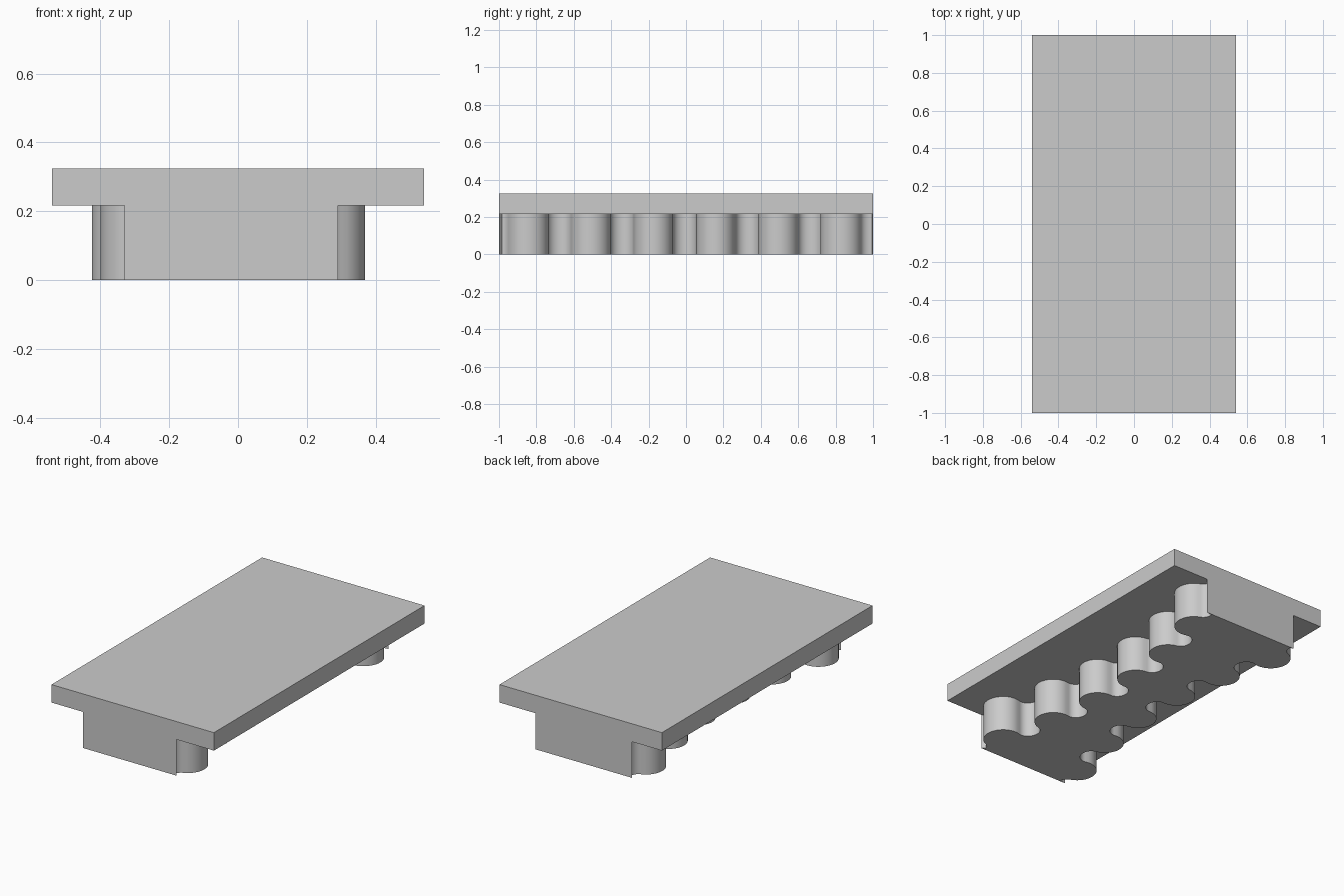
import bpy, bmesh, math
from mathutils import Vector

if "Cube" in bpy.data.objects:
    bpy.data.objects.remove(bpy.data.objects["Cube"])

grey = bpy.data.materials.new("light_grey")
grey.diffuse_color = (0.6, 0.6, 0.6, 1)
grey.use_nodes = True
grey.node_tree.nodes["Principled BSDF"].inputs["Base Color"].default_value = grey.diffuse_color

TOP, STEP = 0.325, 0.217          # plate top, plate underside
PITCH, LOBE, NECK = 0.335, 0.105, 0.0625


def prism(name, outline, z0, z1):
    """Extrude a closed counter-clockwise outline between two heights."""
    bm = bmesh.new()
    face = bm.faces.new([bm.verts.new((x, y, z0)) for x, y in outline])
    up = bmesh.ops.extrude_face_region(bm, geom=[face])["geom"]
    moved = [v for v in up if isinstance(v, bmesh.types.BMVert)]
    bmesh.ops.translate(bm, verts=moved, vec=(0, 0, z1 - z0))
    bmesh.ops.recalc_face_normals(bm, faces=bm.faces)
    mesh = bpy.data.meshes.new(name)
    bm.to_mesh(mesh)
    bm.free()
    mesh.materials.append(grey)
    obj = bpy.data.objects.new(name, mesh)
    bpy.context.collection.objects.link(obj)
    return obj


def wavy_edge(spine, x_front, x_back):
    """Six round lobes joined by hollow necks along a curved spine, front to back."""
    pts = [(x_front, -1.0)]

    def arc(y0, y1, depth):
        a, b = Vector((spine(y0), y0)), Vector((spine(y1), y1))
        mid, half = (a + b) / 2, (b - a) / 2
        out = Vector((half.y, -half.x)).normalized()
        for i in range(16):
            t = math.pi * i / 16
            p = mid - half * math.cos(t) + out * depth * math.sin(t)
            if abs(p.y) < 0.995:
                pts.append((p.x, p.y))

    for k in range(7):
        yc = -0.845 + PITCH * k
        arc(yc - PITCH + LOBE, yc - LOBE, -0.056)
        if k < 6:
            arc(yc - LOBE, yc + LOBE, 0.108)
    pts.append((x_back, 1.0))
    return pts


# Flat slab on top
prism("top_plate", [(-0.54, -1), (0.54, -1), (0.54, 1), (-0.54, 1)], STEP, TOP)

# Scalloped block below
right = wavy_edge(lambda y: 0.111 + 0.207 * y * y, 0.29, 0.30)
left = wavy_edge(lambda y: 0.169 + 0.018 * y + 0.19 * y * y, 0.33, 0.34)
base = prism("scalloped_base", right + [(-x, y) for x, y in reversed(left)], 0, STEP)

bpy.ops.object.select_all(action='DESELECT')
base.select_set(True)
bpy.context.view_layer.objects.active = base
bpy.ops.object.shade_smooth_by_angle(angle=math.radians(35))
